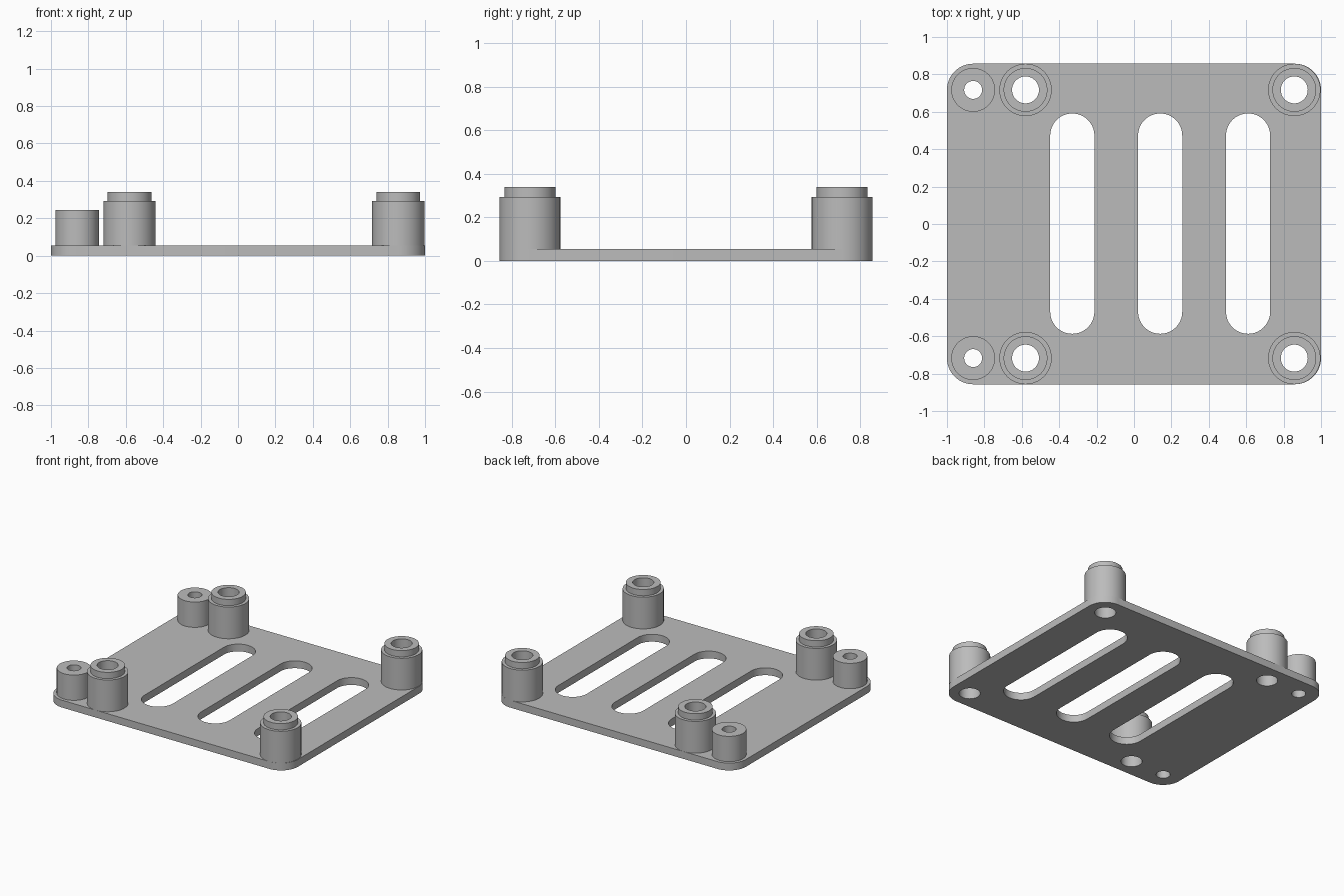
import bpy
import bmesh
from math import pi, cos, sin, radians

SEGMENTS = 64
PLATE_TOP = 0.055
PEG_Y = 0.717
TALL_X = (-0.58, 0.857)
SHORT_X = -0.86
TALL_HOLE, SHORT_HOLE = 0.072, 0.048

cube = bpy.data.objects.get("Cube")
if cube:
    bpy.data.objects.remove(cube, do_unlink=True)

grey = bpy.data.materials.new("grey plastic")
grey.use_nodes = True
colour = (0.5, 0.5, 0.5, 1)
grey.diffuse_color = colour
grey.node_tree.nodes["Principled BSDF"].inputs["Base Color"].default_value = colour


def finish(obj):
    """Clean, colour and smooth a finished part."""
    bm = bmesh.new()
    bm.from_mesh(obj.data)
    bmesh.ops.remove_doubles(bm, verts=bm.verts, dist=0.0001)
    bmesh.ops.recalc_face_normals(bm, faces=bm.faces)
    bm.to_mesh(obj.data)
    bm.free()
    obj.data.materials.clear()
    obj.data.materials.append(grey)
    bpy.ops.object.select_all(action='DESELECT')
    obj.select_set(True)
    bpy.context.view_layer.objects.active = obj
    bpy.ops.object.shade_smooth_by_angle(angle=radians(30))


def rounded_outline(x, y, half_x, half_y, radius):
    """Outline of a rounded rectangle; also gives slots and circles."""
    points = []
    steps = SEGMENTS // 4
    for corner, (sx, sy) in enumerate(((1, 1), (-1, 1), (-1, -1), (1, -1))):
        cx = x + sx * (half_x - radius)
        cy = y + sy * (half_y - radius)
        for i in range(steps + 1):
            a = (corner + i / steps) * pi / 2
            p = (cx + radius * cos(a), cy + radius * sin(a))
            if not points or abs(p[0] - points[-1][0]) + abs(p[1] - points[-1][1]) > 0.0001:
                points.append(p)
    if abs(points[0][0] - points[-1][0]) + abs(points[0][1] - points[-1][1]) < 0.0001:
        points.pop()
    return points


def make_plate(outlines):
    """Filled, extruded outline; inner outlines become openings."""
    curve = bpy.data.curves.new("base_plate", 'CURVE')
    curve.dimensions = '2D'
    curve.fill_mode = 'BOTH'
    curve.extrude = PLATE_TOP / 2
    for outline in outlines:
        spline = curve.splines.new('POLY')
        spline.points.add(len(outline) - 1)
        for point, (x, y) in zip(spline.points, outline):
            point.co = (x, y, 0, 1)
        spline.use_cyclic_u = True
    obj = bpy.data.objects.new("base_plate", curve)
    bpy.context.collection.objects.link(obj)
    bpy.ops.object.select_all(action='DESELECT')
    obj.select_set(True)
    bpy.context.view_layer.objects.active = obj
    bpy.ops.object.convert(target='MESH')
    obj = bpy.context.view_layer.objects.active
    for v in obj.data.vertices:
        v.co.z += PLATE_TOP / 2
    finish(obj)


def make_peg(name, x, y, profile):
    """Hollow peg turned from a closed (radius, height) profile."""
    bm = bmesh.new()
    rings = [[bm.verts.new((r * cos(2 * pi * i / SEGMENTS), r * sin(2 * pi * i / SEGMENTS), z))
              for i in range(SEGMENTS)] for r, z in profile]
    for k, ring in enumerate(rings):
        above = rings[(k + 1) % len(rings)]
        for i in range(SEGMENTS):
            j = (i + 1) % SEGMENTS
            bm.faces.new((ring[i], ring[j], above[j], above[i]))
    mesh = bpy.data.meshes.new(name)
    bm.to_mesh(mesh)
    bm.free()
    obj = bpy.data.objects.new(name, mesh)
    obj.location = (x, y, 0)
    bpy.context.collection.objects.link(obj)
    finish(obj)


# Base plate with three long slots and a hole under every peg
openings = [rounded_outline(x, 0.002, 0.118, 0.589, 0.118) for x in (-0.33, 0.14, 0.61)]
for y in (-PEG_Y, PEG_Y):
    for x in TALL_X:
        openings.append(rounded_outline(x, y, TALL_HOLE, TALL_HOLE, TALL_HOLE))
    openings.append(rounded_outline(SHORT_X, y, SHORT_HOLE, SHORT_HOLE, SHORT_HOLE))
make_plate([rounded_outline(0, 0, 1, 0.857, 0.14)] + openings)

# Tall stepped pegs and short plain pegs, front and back
tall = [(0.14, PLATE_TOP), (0.14, 0.293), (0.117, 0.293), (0.117, 0.34),
        (TALL_HOLE, 0.34), (TALL_HOLE, PLATE_TOP)]
short = [(0.117, PLATE_TOP), (0.117, 0.245), (SHORT_HOLE, 0.245), (SHORT_HOLE, PLATE_TOP)]
for side, y in (("front", -PEG_Y), ("back", PEG_Y)):
    for hand, x in zip(("right", "left"), TALL_X):
        make_peg(f"tall_peg_{side}_{hand}", x, y, tall)
    make_peg(f"short_peg_{side}", SHORT_X, y, short)
